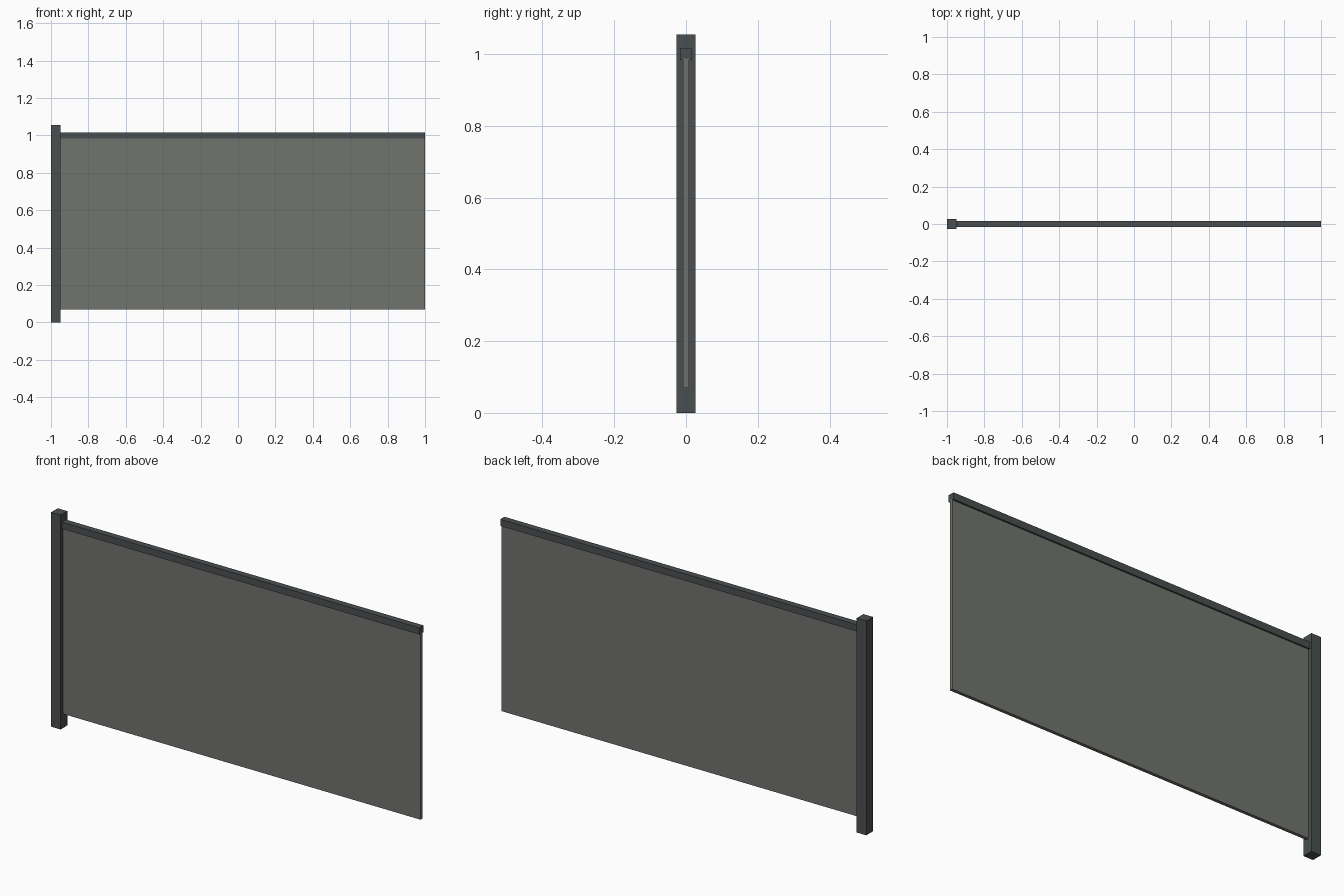
import bpy
import bmesh

cube = bpy.data.objects.get("Cube")
if cube:
    bpy.data.objects.remove(cube, do_unlink=True)


def material(name, rgb):
    mat = bpy.data.materials.new(name)
    mat.use_nodes = True
    mat.diffuse_color = (*rgb, 1)
    mat.node_tree.nodes["Principled BSDF"].inputs["Base Color"].default_value = (*rgb, 1)
    return mat


def prism(name, profile, axis, start, end, mat):
    """Extrude a closed 2D profile along x (profile in y, z) or z (profile in x, y)."""
    bm = bmesh.new()
    if axis == "x":
        points = [(start, a, b) for a, b in profile]
        shift = (end - start, 0, 0)
    else:
        points = [(a, b, start) for a, b in profile]
        shift = (0, 0, end - start)
    face = bm.faces.new([bm.verts.new(p) for p in points])
    result = bmesh.ops.extrude_face_region(bm, geom=[face], use_keep_orig=True)
    moved = [g for g in result["geom"] if isinstance(g, bmesh.types.BMVert)]
    bmesh.ops.translate(bm, verts=moved, vec=shift)
    bmesh.ops.recalc_face_normals(bm, faces=bm.faces)
    mesh = bpy.data.meshes.new(name)
    bm.to_mesh(mesh)
    bm.free()
    mesh.materials.append(mat)
    obj = bpy.data.objects.new(name, mesh)
    bpy.context.collection.objects.link(obj)
    return obj


def rect(a0, a1, b0, b1):
    return [(a0, b0), (a1, b0), (a1, b1), (a0, b1)]


dark_metal = material("dark grey metal", (0.07, 0.078, 0.08))
panel_grey = material("warm grey panel", (0.165, 0.173, 0.158))

post_inner, end = -0.948, 1.0
half_panel, half_rail, half_post = 0.008, 0.016, 0.026
rail_bottom, slot_top, rail_top = 0.984, 0.988, 1.017

# Square end post
prism("end_post", rect(-1.0, post_inner, -half_post, half_post), "z", 0, 1.055, dark_metal)

# Infill panel, seated in the rail slot
prism("infill_panel", rect(-half_panel, half_panel, 0.07, slot_top), "x", post_inner, end, panel_grey)

# Top rail, slotted underneath
half = [(half_panel, slot_top), (half_panel, rail_bottom),
        (half_rail, rail_bottom), (half_rail, rail_top)]
rail_profile = half + [(-y, z) for y, z in reversed(half)]
prism("top_rail", rail_profile, "x", post_inner, end, dark_metal)
